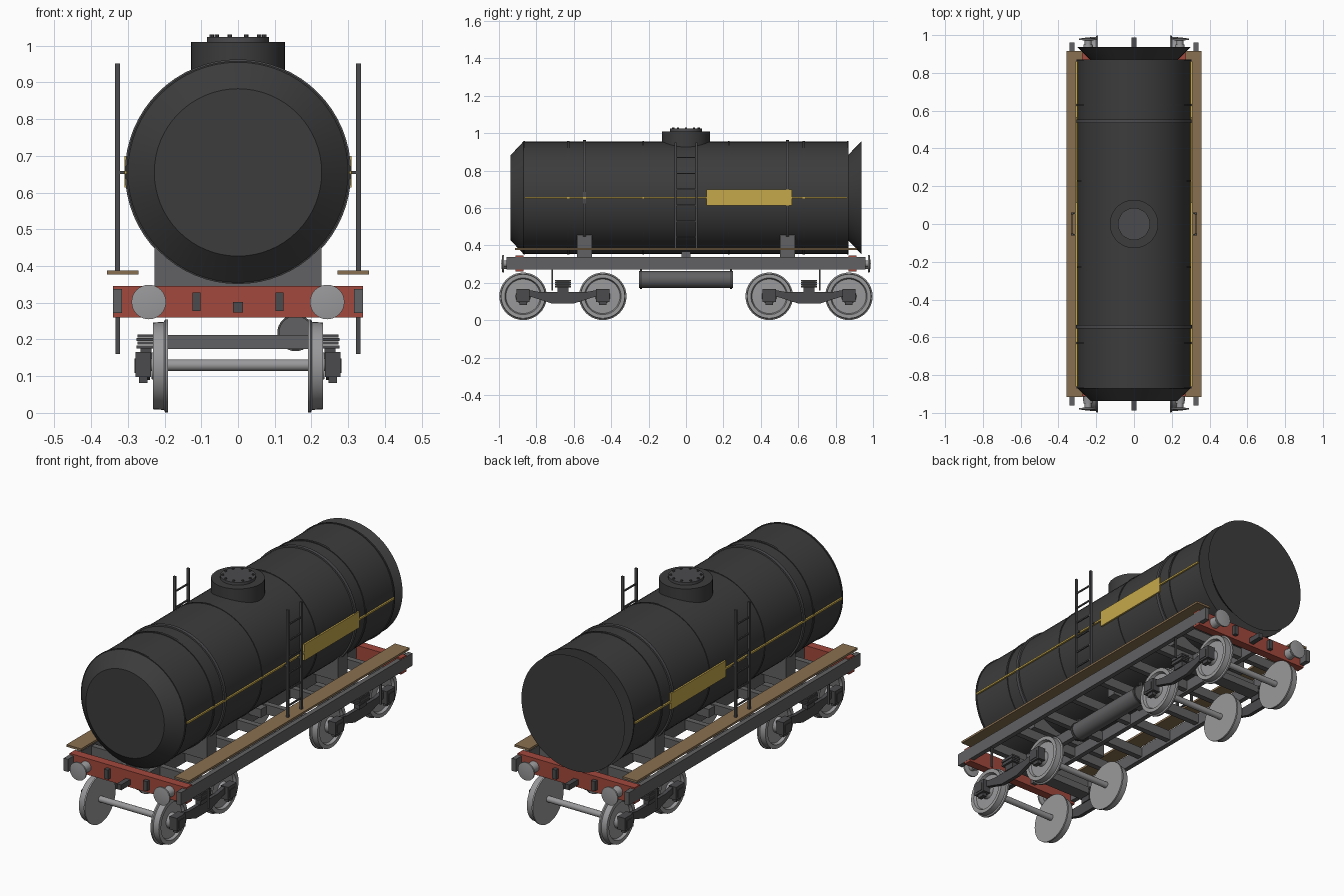
import bpy, bmesh, math
from mathutils import Matrix, Vector

cube = bpy.data.objects.get("Cube")
if cube:
    bpy.data.objects.remove(cube, do_unlink=True)


def material(name, r, g, b):
    m = bpy.data.materials.new(name)
    m.use_nodes = True
    m.diffuse_color = (r, g, b, 1)
    bsdf = m.node_tree.nodes["Principled BSDF"]
    bsdf.inputs["Base Color"].default_value = (r, g, b, 1)
    bsdf.inputs["Roughness"].default_value = 0.6
    return m


BLACK = material("tank black", 0.045, 0.045, 0.045)
DARK = material("bogie dark grey", 0.07, 0.07, 0.075)
GREY = material("frame grey", 0.12, 0.12, 0.125)
STEEL = material("wheel steel", 0.32, 0.32, 0.33)
RED = material("headstock red", 0.36, 0.065, 0.045)
WOOD = material("plank brown", 0.25, 0.16, 0.08)
YELLOW = material("marking yellow", 0.56, 0.39, 0.07)


def finish(bm, name, mat, smooth=False):
    bmesh.ops.recalc_face_normals(bm, faces=bm.faces)
    mesh = bpy.data.meshes.new(name)
    bm.to_mesh(mesh)
    bm.free()
    mesh.materials.append(mat)
    ob = bpy.data.objects.new(name, mesh)
    bpy.context.collection.objects.link(ob)
    if smooth:
        bpy.ops.object.select_all(action="DESELECT")
        ob.select_set(True)
        bpy.context.view_layer.objects.active = ob
        bpy.ops.object.shade_smooth_by_angle(angle=math.radians(30))
    return ob


def box(name, mat, centre, size):
    bm = bmesh.new()
    bmesh.ops.create_cube(bm, size=1, matrix=Matrix.Translation(centre) @ Matrix.Diagonal((*size, 1)))
    return finish(bm, name, mat)


def lathe(name, mat, profile, centre, axis, steps=48):
    """Spin (radius, distance along axis) points round an axis."""
    bm = bmesh.new()
    vs = [bm.verts.new((r, 0, t)) for r, t in profile]
    edges = [bm.edges.new(pair) for pair in zip(vs, vs[1:])]
    bmesh.ops.spin(bm, geom=vs + edges, cent=(0, 0, 0), axis=(0, 0, 1), angle=math.tau, steps=steps)
    bmesh.ops.remove_doubles(bm, verts=bm.verts, dist=0.0001)
    turn = Vector((0, 0, 1)).rotation_difference(Vector(axis)).to_matrix().to_4x4()
    bm.transform(Matrix.Translation(centre) @ turn)
    return finish(bm, name, mat, True)


def cyl(name, mat, r, a, b, centre, axis, steps=32):
    return lathe(name, mat, [(0, a), (r, a), (r, b), (0, b)], centre, axis, steps)


def side_prism(name, mat, points, x0, x1, y0):
    """Extrude a (y, z) outline across x."""
    bm = bmesh.new()
    face = bm.faces.new([bm.verts.new((x0, y0 + y, z)) for y, z in points])
    out = bmesh.ops.extrude_face_region(bm, geom=[face])["geom"]
    bmesh.ops.translate(bm, vec=(x1 - x0, 0, 0), verts=[v for v in out if isinstance(v, bmesh.types.BMVert)])
    return finish(bm, name, mat)


X, Y, Z = (1, 0, 0), (0, 1, 0), (0, 0, 1)
TANK_Z, R = 0.655, 0.3

# Tank barrel with tapered front end and flared rear end
lathe("tank", BLACK, [(0, -0.937), (0.228, -0.937), (R, -0.87), (R, 0.87), (0.232, 0.87), (R, 0.937), (0, 0.937)],
      (0, 0, TANK_Z), Y, 64)


def hoop(name, mat, y, r, w):
    lathe(name, mat, [(R - 0.01, -w), (r, -w), (r, w), (R - 0.01, w)], (0, y, TANK_Z), Y, 64)


for s in (-1, 1):
    hoop("tank_strap", DARK, s * 0.543, 0.308, 0.009)
    hoop("outer_seam", BLACK, s * 0.63, 0.304, 0.006)
    hoop("inner_seam", BLACK, s * 0.228, 0.303, 0.004)
    hoop("end_seam", BLACK, s * 0.866, 0.304, 0.004)
    # Saddles under the straps
    box("saddle", GREY, (0, s * 0.543, 0.395), (0.456, 0.08, 0.12))

# Filling dome with bolted lid
cyl("dome", BLACK, 0.128, 0.88, 1.01, (0, 0, 0), Z, 48)
cyl("dome_lid", DARK, 0.085, 1.0, 1.024, (0, 0, 0), Z, 32)
for i in range(10):
    a = math.tau * i / 10
    cyl("lid_bolt", DARK, 0.006, 1.02, 1.03, (0.072 * math.cos(a), 0.072 * math.sin(a), 0), Z, 8)

# Side markings, ladders, walkways and sills
for s in (-1, 1):
    box("yellow_stripe", YELLOW, (s * 0.304, 0, TANK_Z), (0.009, 1.72, 0.009))
    box("yellow_panel", YELLOW, (s * 0.305, 0.338, 0.657), (0.009, 0.455, 0.085))
    box("walkway", WOOD, (s * 0.314, 0, 0.382), (0.085, 1.83, 0.011))
    box("side_sill", GREY, (s * 0.328, 0, 0.305), (0.025, 1.92, 0.066))
    for y in (-0.056, 0.056):
        box("ladder_rail", DARK, (s * 0.328, y, 0.668), (0.013, 0.011, 0.566))
        box("ladder_bracket", DARK, (s * 0.312, y, TANK_Z), (0.035, 0.008, 0.008))
    for i in range(6):
        box("ladder_rung", DARK, (s * 0.328, 0, 0.445 + 0.085 * i), (0.007, 0.112, 0.007))
    for y in (-0.715, 0.715):
        box("step_post", DARK, (s * 0.328, y, 0.22), (0.012, 0.006, 0.12))
    box("centre_sill", GREY, (s * 0.07, 0, 0.305), (0.025, 1.76, 0.06))

# Cross beams of the underframe
for y in (-0.75, -0.543, -0.33, -0.11, 0.11, 0.33, 0.543, 0.75):
    box("cross_beam", GREY, (0, y, 0.308), (0.64, 0.03, 0.05))
box("tank_rest", GREY, (0, 0, 0.345), (0.3, 0.05, 0.045))

# Air reservoir
cyl("air_reservoir", GREY, 0.046, -0.25, 0.25, (0.157, 0, 0.218), Y)
for y in (-0.24, 0.24):
    cyl("reservoir_band", DARK, 0.05, y - 0.005, y + 0.005, (0.157, 0, 0.218), Y)
    box("reservoir_hanger", DARK, (0.157, y, 0.27), (0.015, 0.012, 0.04))

# Headstocks, buffers and couplings at both ends
for e in (-1, 1):
    box("headstock", RED, (0, e * 0.89, 0.303), (0.68, 0.045, 0.085))
    box("coupling_hook", DARK, (0, e * 0.945, 0.288), (0.026, 0.085, 0.028))
    for s in (-1, 1):
        lathe("buffer", STEEL, [(0, 0.9), (0.03, 0.9), (0.024, 0.95), (0.018, 0.95), (0.018, 0.972),
                                (0.047, 0.974), (0.047, 0.982), (0, 0.988)], (s * 0.243, 0, 0.302), (0, e, 0), 32)
        box("headstock_bracket", DARK, (s * 0.113, e * 0.918, 0.303), (0.022, 0.03, 0.05))

# Wheel profile: dished outer face, raised hub, inner flange
WHEEL = [(0, 0.19), (0.127, 0.19), (0.127, 0.198), (0.12, 0.202), (0.118, 0.232), (0.098, 0.232),
         (0.092, 0.218), (0.04, 0.22), (0.036, 0.236), (0, 0.236)]
ARCH_BAR = [(-0.2, 0.165), (-0.12, 0.15), (0.12, 0.15), (0.2, 0.165), (0.2, 0.135),
            (0.06, 0.09), (-0.06, 0.09), (-0.2, 0.135)]

# Two four-wheel bogies
for b in (-0.658, 0.658):
    box("bolster", GREY, (0, b, 0.193), (0.46, 0.07, 0.038))
    for s in (-1, 1):
        side_prism("arch_bar", DARK, ARCH_BAR, s * 0.24, s * 0.26, b)
        for i in range(4):
            box("leaf_spring", DARK, (s * 0.252, b, 0.18 + 0.01 * i), (0.05 - 0.006 * (i % 2), 0.084, 0.008))
        box("spring_seat", DARK, (s * 0.25, b, 0.162), (0.03, 0.06, 0.03))
    for y in (b - 0.213, b + 0.213):
        cyl("axle", STEEL, 0.016, -0.25, 0.25, (0, y, 0.13), X, 20)
        for s in (-1, 1):
            lathe("wheel", STEEL, WHEEL, (0, y, 0.128), (s, 0, 0), 40)
            box("axle_box", DARK, (s * 0.258, y, 0.132), (0.042, 0.07, 0.068))
            box("axle_box_cover", DARK, (s * 0.279, y, 0.128), (0.006, 0.045, 0.04))
            box("axle_box_foot", DARK, (s * 0.258, y, 0.09), (0.022, 0.04, 0.018))
